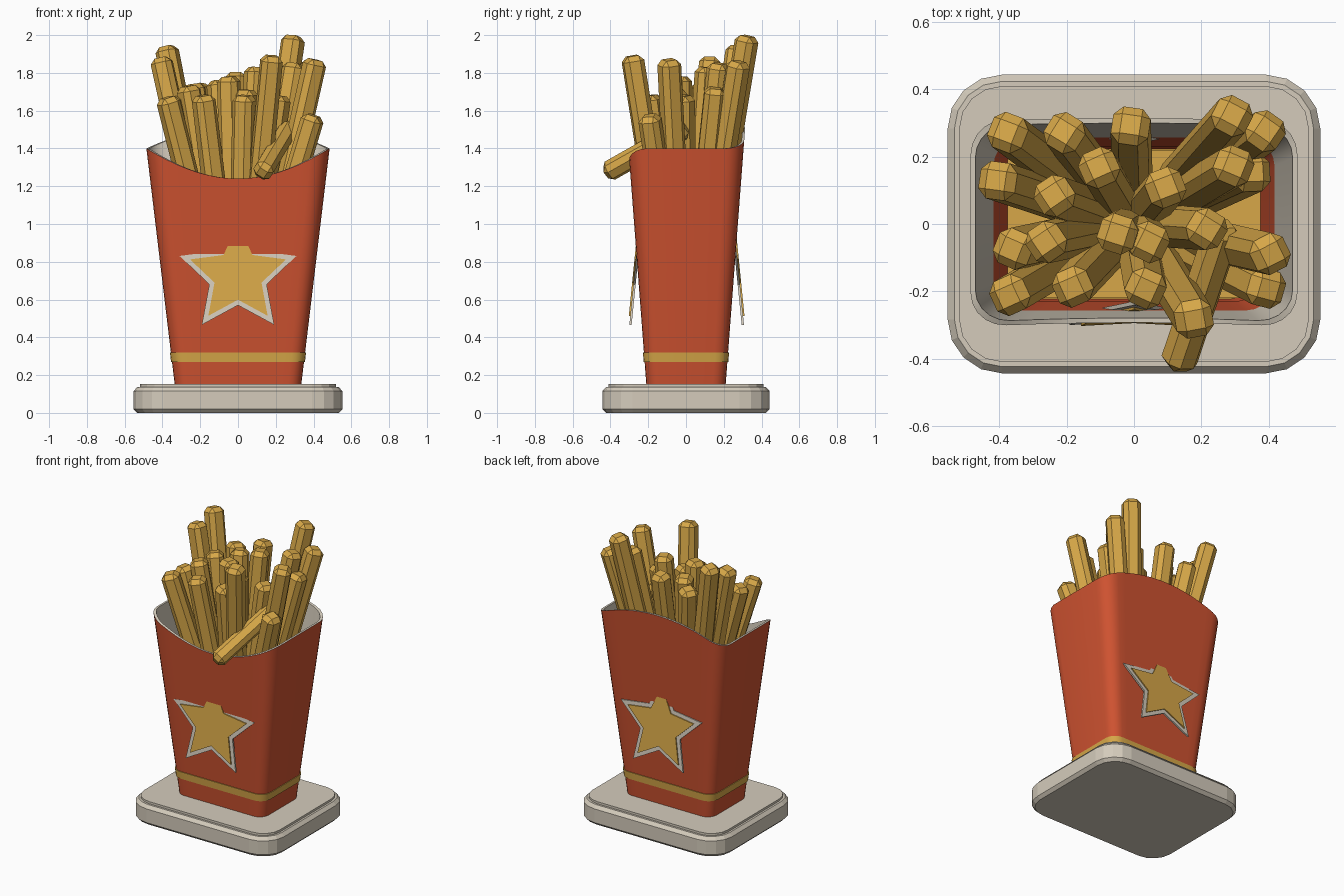
import bpy, bmesh, math, random
from mathutils import Vector

if "Cube" in bpy.data.objects:
    bpy.data.objects.remove(bpy.data.objects["Cube"])

random.seed(4)


def material(name, rgb):
    m = bpy.data.materials.new(name)
    m.diffuse_color = (*rgb, 1)
    m.use_nodes = True
    m.node_tree.nodes["Principled BSDF"].inputs["Base Color"].default_value = m.diffuse_color
    return m


RED = material("carton red", (0.62, 0.085, 0.03))
GOLD = material("fry gold", (0.68, 0.39, 0.065))
CREAM = material("cream", (0.66, 0.60, 0.50))


def make_object(name, bm, mats, smooth=None):
    bmesh.ops.recalc_face_normals(bm, faces=bm.faces[:])
    mesh = bpy.data.meshes.new(name)
    bm.to_mesh(mesh)
    bm.free()
    obj = bpy.data.objects.new(name, mesh)
    bpy.context.collection.objects.link(obj)
    for m in mats:
        mesh.materials.append(m)
    if smooth:
        bpy.ops.object.select_all(action='DESELECT')
        obj.select_set(True)
        bpy.context.view_layer.objects.active = obj
        bpy.ops.object.shade_smooth_by_angle(angle=math.radians(smooth))
    return obj


def rounded_rect(hx, hy, r, seg, split=1):
    """Counter-clockwise outline, with the long edges split for curved rims."""
    pts = []
    for k, (sx, sy) in enumerate([(1, 1), (-1, 1), (-1, -1), (1, -1)]):
        for i in range(seg + 1):
            a = math.radians(90 * (k + i / seg))
            pts.append((sx * (hx - r) + r * math.cos(a), sy * (hy - r) + r * math.sin(a)))
        if k in (0, 2):
            for i in range(1, split):
                pts.append((sx * (hx - r) * (1 - 2 * i / split), sy * hy))
    return pts


def loft(name, rings, mats, bands=None, caps=(True, True), closed=False, smooth=None):
    bm = bmesh.new()
    rows = [[bm.verts.new(p) for p in ring] for ring in rings]
    n = len(rows[0])
    pairs = list(zip(rows, rows[1:]))
    if closed:
        pairs.append((rows[-1], rows[0]))
    for b, (lo, hi) in enumerate(pairs):
        for i in range(n):
            j = (i + 1) % n
            f = bm.faces.new((lo[i], lo[j], hi[j], hi[i]))
            f.material_index = bands[b] if bands else 0
    if not closed:
        if caps[0]:
            bm.faces.new(rows[0][::-1])
        if caps[1]:
            bm.faces.new(rows[-1])
    return make_object(name, bm, mats, smooth)


# Stepped plinth with chamfered edges
def plinth_ring(inset, z):
    return [(x, y, z) for x, y in rounded_rect(0.553 - inset, 0.443 - inset, 0.16 - inset, 4)]


loft("plinth", [plinth_ring(0.02, 0), plinth_ring(0, 0.02), plinth_ring(0, 0.115),
                plinth_ring(0.02, 0.137), plinth_ring(0.034, 0.137), plinth_ring(0.034, 0.152)], [CREAM])


# Tapered carton: outline scales with height
def half_x(z):
    return 0.335 + 0.12 * (z - 0.15)


def half_y(z):
    return 0.21 + 0.076 * (z - 0.15)


OUTLINE = [(x / 0.485, y / 0.305) for x, y in rounded_rect(0.485, 0.305, 0.10, 5, 14)]


def rim_height(u, v):
    return 1.24 + 0.16 * u * u if v < 0 else 1.51 - 0.11 * u * u


def carton_ring(z=None, offset=0.0):
    ring = []
    for u, v in OUTLINE:
        h = rim_height(u, v) if z is None else z
        ring.append((u * (half_x(h) + offset), v * (half_y(h) + offset), h))
    return ring


loft("carton", [carton_ring(0.15), carton_ring(0.7), carton_ring(1.1), carton_ring(),
                carton_ring(None, -0.014), carton_ring(0.95, -0.014), carton_ring(0.6, -0.014)],
     [RED, CREAM], bands=[0, 0, 0, 1, 1, 0], caps=(True, False), smooth=40)

# Painted band near the foot
loft("foot_band", [carton_ring(0.27, 0.005), carton_ring(0.32, 0.005),
                   carton_ring(0.32, -0.004), carton_ring(0.27, -0.004)],
     [GOLD], closed=True, smooth=40)

# Filling below the fries
loft("filling", [[(x, y, z) for x, y in rounded_rect(0.375, 0.22, 0.03, 2)] for z in (0.62, 0.78)], [GOLD])


# Star badges leaning forwards on the front and back
def star(name, radius, side, y_mid, thick, mat):
    rings = []
    for depth in (0, thick):
        ring = []
        for i in range(10):
            r = radius * (0.49 if i % 2 else 1)
            a = math.pi / 2 + i * math.pi / 5
            dz = r * math.sin(a)
            ring.append((r * math.cos(a), side * (y_mid - 0.1 * dz - depth), 0.73 + dz))
        rings.append(ring)
    loft(name, rings, [mat])


for label, side, shift in (("front", -1, 0), ("back", 1, 0.007)):
    star(label + "_star_border", 0.326, side, 0.2735 + shift, 0.012, CREAM)
    star(label + "_star", 0.267, side, 0.281 + shift, 0.009, GOLD)


# Fries: square sticks with chamfered edges
def fry(name, bottom, top, width=0.112):
    bottom, top = Vector(bottom), Vector(top)
    axis = top - bottom
    bm = bmesh.new()
    bmesh.ops.create_cube(bm, size=1)
    bmesh.ops.scale(bm, vec=(width, width, axis.length), verts=bm.verts[:])
    bmesh.ops.bevel(bm, geom=bm.edges[:], offset=0.027, segments=1, affect='EDGES', profile=0.5)
    obj = make_object(name, bm, [GOLD])
    obj.rotation_mode = 'QUATERNION'
    twist = Vector((0, 0, 1)).rotation_difference(axis)
    spin = Vector((1, 0, 0)).rotation_difference(
        Vector((math.cos(a := random.uniform(-0.7, 0.7)), math.sin(a), 0)))
    obj.rotation_quaternion = twist @ spin
    obj.location = (bottom + top) / 2


FRY_TIPS = [
    (-0.38, 0.275, 1.94), (-0.21, 0.275, 1.74), (-0.01, 0.295, 1.80), (0.295, 0.325, 1.995),
    (0.395, 0.28, 1.86), (-0.41, 0.13, 1.88), (-0.24, 0.085, 1.74), (-0.105, 0.17, 1.76),
    (0.095, 0.11, 1.83), (0.30, 0.175, 1.85), (0.355, 0.155, 1.72), (-0.05, -0.03, 1.78),
    (0.045, -0.055, 1.71), (0.22, -0.015, 1.68), (-0.365, -0.075, 1.67), (-0.265, -0.055, 1.73),
    (0.41, -0.09, 1.87), (-0.375, -0.215, 1.67), (-0.185, -0.19, 1.68), (0.035, -0.195, 1.68),
    (0.40, -0.195, 1.575), (0.18, -0.285, 1.89)]
for i, (x, y, z) in enumerate(FRY_TIPS):
    fry(f"fry_{i + 1}", (0.4 * x, 0.38 * y, 0.78), (x, y, z))

# Loose fry hanging over the front lip
fry("loose_fry", (0.127, -0.425, 1.27), (0.27, 0.0, 1.51), 0.10)
